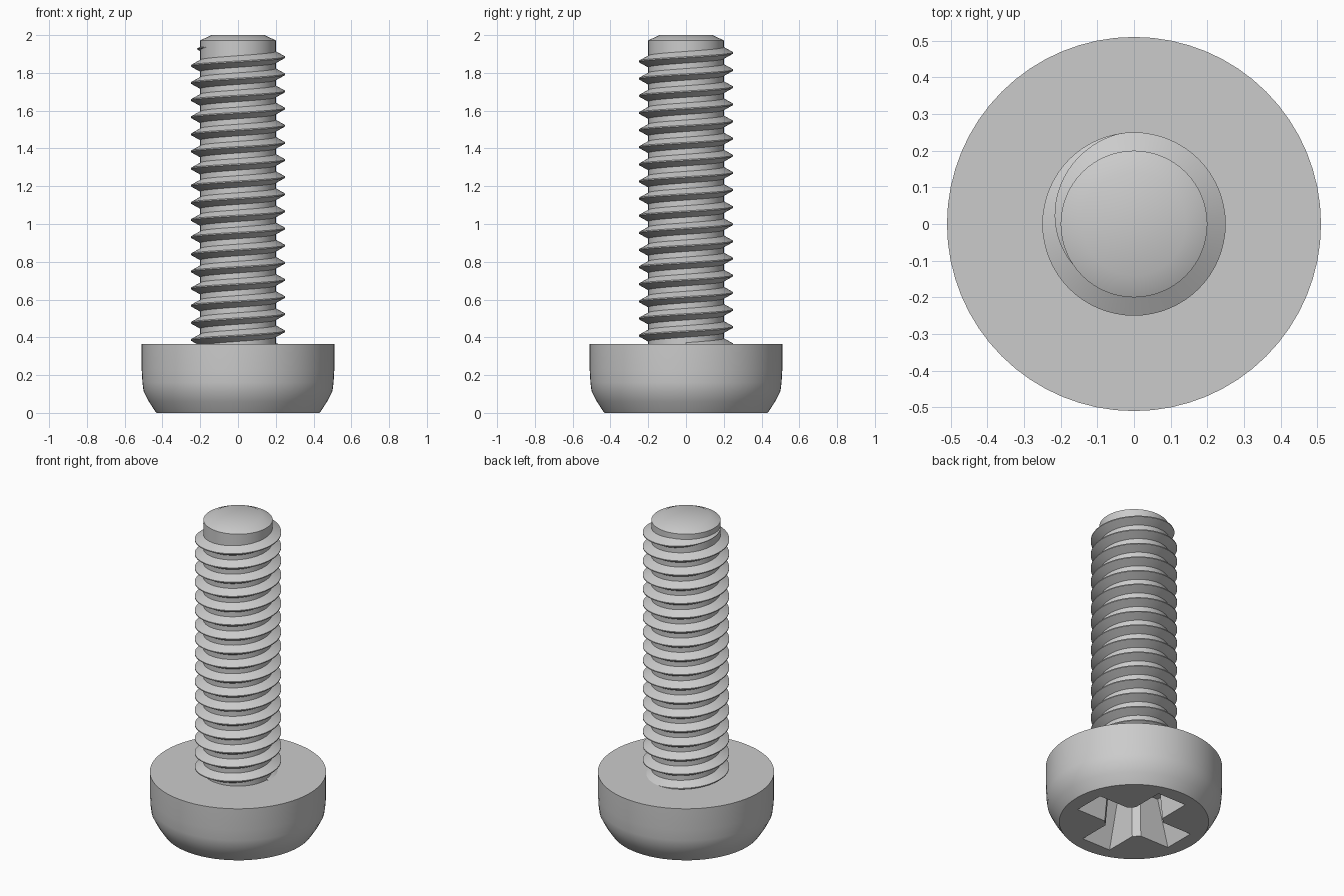
import bpy, bmesh
from math import sin, cos, pi, radians
from mathutils import Vector

cube = bpy.data.objects.get("Cube")
if cube:
    bpy.data.objects.remove(cube, do_unlink=True)

steel = bpy.data.materials.new("grey steel")
steel.use_nodes = True
colour = (0.6, 0.6, 0.6, 1)
steel.diffuse_color = colour
steel.node_tree.nodes["Principled BSDF"].inputs["Base Color"].default_value = colour

SEG = 64
HEAD_TOP = 0.365
ROOT, CREST, PITCH = 0.2, 0.25, 0.0907


def finish(name, bm):
    bmesh.ops.remove_doubles(bm, verts=bm.verts, dist=1e-5)
    bmesh.ops.recalc_face_normals(bm, faces=bm.faces)
    mesh = bpy.data.meshes.new(name)
    bm.to_mesh(mesh)
    bm.free()
    mesh.materials.append(steel)
    obj = bpy.data.objects.new(name, mesh)
    bpy.context.collection.objects.link(obj)
    return obj


def activate(obj):
    bpy.ops.object.select_all(action='DESELECT')
    obj.select_set(True)
    bpy.context.view_layer.objects.active = obj


def smooth(obj):
    activate(obj)
    bpy.ops.object.shade_smooth_by_angle(angle=radians(28))


def lathe(name, profile):
    bm = bmesh.new()
    vs = [bm.verts.new((r, 0, z)) for r, z in profile]
    es = [bm.edges.new(pair) for pair in zip(vs, vs[1:])]
    bmesh.ops.spin(bm, geom=vs + es, cent=(0, 0, 0), axis=(0, 0, 1),
                   angle=2 * pi, steps=SEG, use_merge=True)
    return finish(name, bm)


def loft(bm, rings):
    """Bridge closed rings of points and cap both ends."""
    loops = [[bm.verts.new(p) for p in ring] for ring in rings]
    n = len(loops[0])
    for a, b in zip(loops, loops[1:]):
        for i in range(n):
            j = (i + 1) % n
            bm.faces.new((a[i], a[j], b[j], b[i]))
    bm.faces.new(loops[0])
    bm.faces.new(loops[-1])


# Pan head
head = lathe("head", [(0, 0), (0.432, 0), (0.442, 0.014), (0.472, 0.06), (0.5, 0.115),
                      (0.506, 0.16), (0.51, 0.23), (0.51, HEAD_TOP), (0, HEAD_TOP)])


# Tapered cross recess, cut into the underside of the head
def cross(length, w, z, fillet=0.035):
    arm = [(w, w + fillet), (w + fillet, w), (length, w), (length, -w)]
    pts = []
    for k in range(4):
        c, s = cos(-k * pi / 2), sin(-k * pi / 2)
        pts += [Vector((x * c - y * s, x * s + y * c, z)) for x, y in arm]
    return pts


bm = bmesh.new()
loft(bm, [cross(0.347, 0.102, -0.02), cross(0.25, 0.085, 0.28)])
cutter = finish("recess_cutter", bm)
cutter.hide_render = True
cut = head.modifiers.new("recess", 'BOOLEAN')
cut.operation = 'DIFFERENCE'
cut.solver = 'EXACT'
cut.object = cutter
activate(head)
bpy.ops.object.modifier_apply(modifier=cut.name)
bpy.data.objects.remove(cutter, do_unlink=True)
smooth(head)

# Shaft with chamfered tip
smooth(lathe("shaft", [(0, 0.33), (ROOT, 0.33), (ROOT, 1.972), (0.141, 2), (0, 2)]))

# Right-handed helical thread, fading out near the tip
bm = bmesh.new()
rings = []
first, last = -17 * SEG, int(SEG * 230 / 360)
fade_start = SEG * 100 / 360
inner = ROOT - 0.006
for i in range(first, last + 1):
    a = 2 * pi * i / SEG
    z = 1.883 + PITCH * i / SEG
    size = 1 - max(0, (i - fade_start) / (last - fade_start)) * 0.98
    crest = inner + (CREST - inner) * size
    base, tip = 0.034 * size, 0.003 * size
    section = [(inner, -base), (crest, -tip), (crest, tip), (inner, base)]
    rings.append([(r * cos(a), r * sin(a), z + dz) for r, dz in section])
loft(bm, rings)
smooth(finish("thread", bm))
